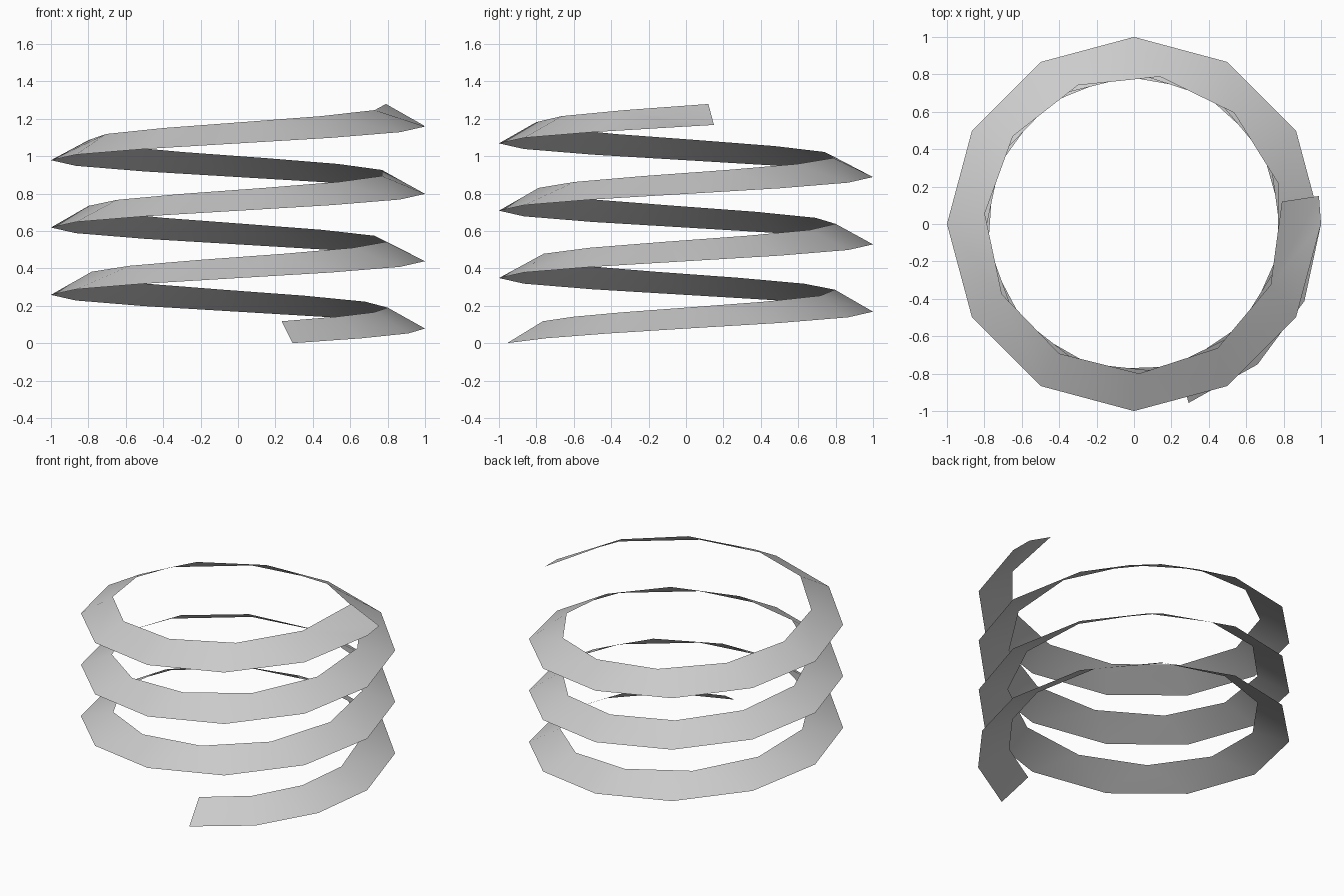
import bpy
import bmesh
from math import cos, sin, radians

cube = bpy.data.objects.get("Cube")
if cube:
    bpy.data.objects.remove(cube, do_unlink=True)

START, END = -73, 1088.6      # sweep of the spiral in degrees
RISE = 0.001                  # height gained per degree


def edge_angles(step, end):
    """Three short steps up to zero, then even steps to the end."""
    angles = [START, START * 2 / 3, START / 3]
    a = 0
    while a < end - 1:
        angles.append(a)
        a += step
    return angles + [end]


def outer_height(a):
    return 0.078 + (RISE * a if a > 0 else 0.078 * a / -START)


def inner_height(a):
    return 0.19 + RISE * a


def make_edge(bm, angles, radius, height):
    return [bm.verts.new((radius * cos(radians(a)), radius * sin(radians(a)), height(a)))
            for a in angles]


# Single-sheet ribbon: wide low outer rim, narrow high inner rim
bm = bmesh.new()
outer_a = edge_angles(30, END)
inner_a = edge_angles(32, END)
outer = make_edge(bm, outer_a, 1.0, outer_height)
inner = make_edge(bm, inner_a, 0.8, inner_height)

# Zip the two rims together, always advancing the rim that lags behind
i = j = 0
while i < len(outer) - 1 or j < len(inner) - 1:
    step_outer = j == len(inner) - 1 or (
        i < len(outer) - 1 and outer_a[i + 1] <= inner_a[j + 1])
    if step_outer:
        bm.faces.new((outer[i], outer[i + 1], inner[j]))
        i += 1
    else:
        bm.faces.new((outer[i], inner[j + 1], inner[j]))
        j += 1
for f in bm.faces:
    f.smooth = True

mesh = bpy.data.meshes.new("spiral_ribbon")
bm.to_mesh(mesh)
bm.free()
ribbon = bpy.data.objects.new("spiral_ribbon", mesh)
bpy.context.collection.objects.link(ribbon)

# Plain light grey
grey = bpy.data.materials.new("light_grey")
grey.use_nodes = True
color = (0.6, 0.6, 0.6, 1)
grey.diffuse_color = color
grey.node_tree.nodes["Principled BSDF"].inputs["Base Color"].default_value = color
mesh.materials.append(grey)
